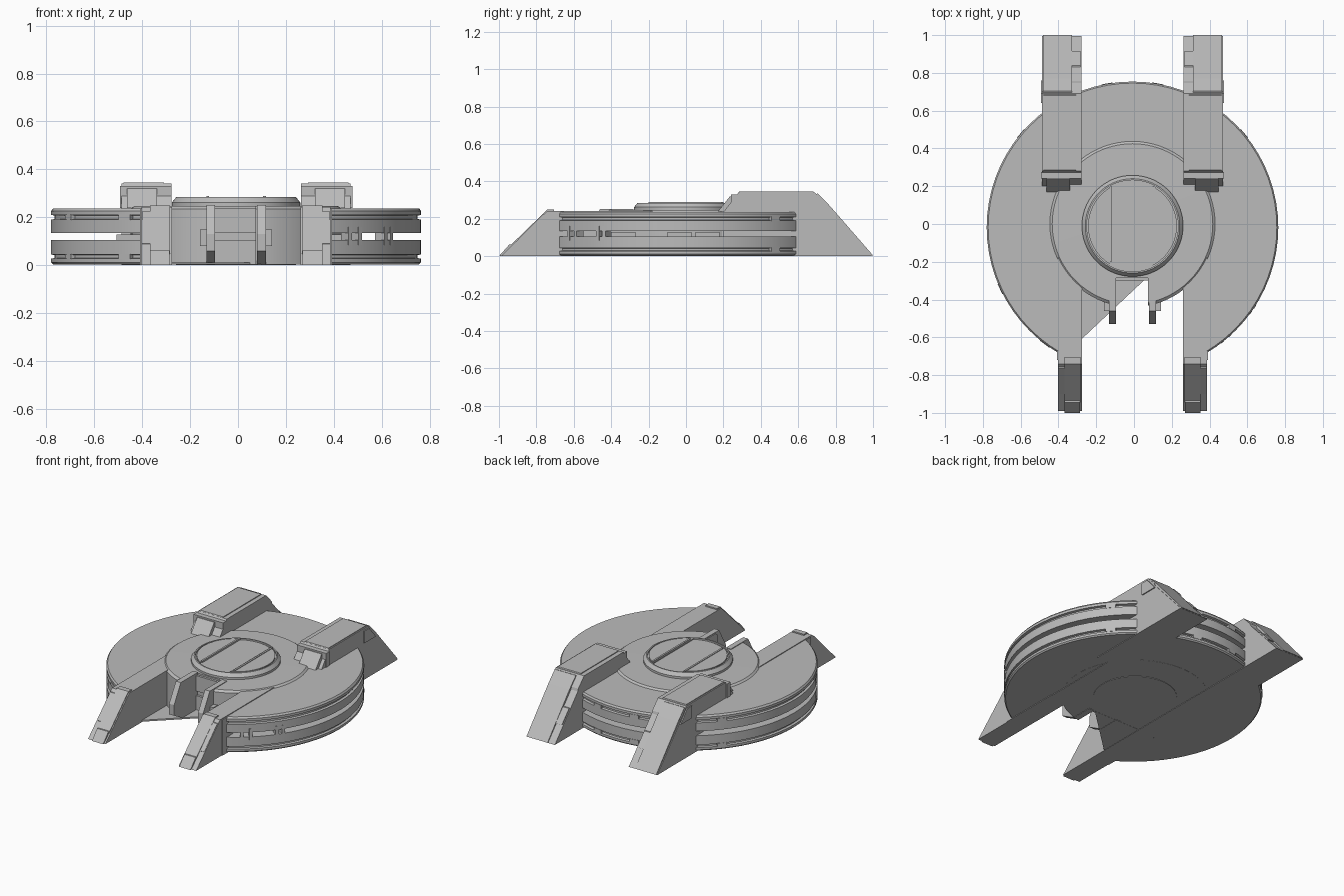
import bpy, bmesh, math
from mathutils import Matrix

cube = bpy.data.objects.get("Cube")
if cube:
    bpy.data.objects.remove(cube, do_unlink=True)

CX, CY = -0.008, -0.018      # hull axis

hull_grey = bpy.data.materials.new("hull_grey")
hull_grey.use_nodes = True
hull_grey.diffuse_color = (0.5, 0.5, 0.5, 1)
hull_grey.node_tree.nodes["Principled BSDF"].inputs["Base Color"].default_value = (0.5, 0.5, 0.5, 1)


def make(name, bm, loc=(CX, 0, 0), mirror=False):
    bmesh.ops.recalc_face_normals(bm, faces=bm.faces)
    me = bpy.data.meshes.new(name)
    bm.to_mesh(me)
    bm.free()
    me.materials.append(hull_grey)
    ob = bpy.data.objects.new(name, me)
    ob.location = loc
    bpy.context.collection.objects.link(ob)
    if mirror:
        ob.modifiers.new("Mirror", 'MIRROR')
    return ob


def lathe(name, profile, y=CY, segs=72):
    """Spin an (r, z) profile round the vertical axis."""
    bm = bmesh.new()
    vs = [bm.verts.new((r, 0, z)) for r, z in profile]
    es = [bm.edges.new(p) for p in zip(vs, vs[1:])]
    bmesh.ops.spin(bm, geom=vs + es, cent=(0, 0, 0), axis=(0, 0, 1),
                   angle=math.tau, steps=segs)
    bmesh.ops.remove_doubles(bm, verts=bm.verts, dist=1e-5)
    return make(name, bm, (CX, y, 0))


def prism(name, profile, x0, x1, mirror=True):
    """Extrude a (y, z) side profile from x0 to x1."""
    bm = bmesh.new()
    f = bm.faces.new([bm.verts.new((x0, y, z)) for y, z in profile])
    ext = bmesh.ops.extrude_face_region(bm, geom=[f])["geom"]
    moved = [v for v in ext if isinstance(v, bmesh.types.BMVert)]
    bmesh.ops.translate(bm, verts=moved, vec=(x1 - x0, 0, 0))
    return make(name, bm, mirror=mirror)


def plate(name, outline, z0, z1):
    """Extrude an (x, y) outline upwards."""
    bm = bmesh.new()
    f = bm.faces.new([bm.verts.new((x, y, z0)) for x, y in outline])
    ext = bmesh.ops.extrude_face_region(bm, geom=[f])["geom"]
    moved = [v for v in ext if isinstance(v, bmesh.types.BMVert)]
    bmesh.ops.translate(bm, verts=moved, vec=(0, 0, z1 - z0))
    return make(name, bm)


def box(name, x0, x1, y0, y1, z0, z1, mirror=True):
    return prism(name, [(y0, z0), (y1, z0), (y1, z1), (y0, z1)], x0, x1, mirror)


def cut(ob, *bounds):
    """Cut a box out of an object."""
    cutter = box("cutter", *bounds, mirror=False)
    cutter.hide_render = True
    mod = ob.modifiers.new("Cut", 'BOOLEAN')
    mod.operation, mod.solver, mod.object = 'DIFFERENCE', 'EXACT', cutter
    dg = bpy.context.evaluated_depsgraph_get()
    me = bpy.data.meshes.new_from_object(ob.evaluated_get(dg))
    ob.modifiers.clear()
    ob.data = me
    bpy.data.objects.remove(cutter, do_unlink=True)


def smooth(ob):
    bpy.ops.object.select_all(action='DESELECT')
    ob.select_set(True)
    bpy.context.view_layer.objects.active = ob
    bpy.ops.object.shade_smooth_by_angle(angle=math.radians(30))


# Saucer: two grooved slabs with an open gap, notched at the front
upper = lathe("upper_hull", [(0, .135), (.772, .135), (.772, .19), (.757, .193),
                             (.757, .207), (.772, .21), (.772, .226), (.764, .237), (0, .237)])
lower = lathe("lower_hull", [(0, .004), (.764, .004), (.772, .012), (.772, .027),
                             (.757, .03), (.757, .042), (.772, .045), (.772, .105), (0, .105)])
for slab in (upper, lower):
    cut(slab, -.268, .268, -1.2, -.3, -.1, .4)

# Inner drum, with a slot between the prongs
drum = lathe("inner_drum", [(0, .003), (.44, .003), (.44, .235), (.425, .247), (0, .25)], 0)
cut(drum, -.088, .082, -.7, -.285, -.1, .4)

# Turret: bevelled ring with an inset lid
turret = lathe("turret_ring", [(0, .24), (.268, .24), (.268, .262), (.25, .284),
                               (.242, .284), (.242, .274), (0, .274)], -.01)
lid = lathe("turret_lid", [(0, .262), (.235, .262), (.235, .285), (0, .285)], -.01)
cut(lid, -.12, .105, -.6, .6, .278, .4)
for ob in (upper, lower, drum, turret, lid):
    smooth(ob)
box("lid_rib", .112, .124, -.2, .2, .27, .289)

# Belly plates
smooth(lathe("belly_disc", [(0, 0), (.25, 0), (.25, .01), (0, .01)], 0))
plate("belly_wedge", [(-.27, -.61), (.075, -.285), (-.27, -.285)], .002, .012)

# Front mandibles with stepped, sloping noses
prism("front_mandible", [(-.99, 0), (.25, 0), (.25, .242), (-.74, .242)], .268, .395)
prism("nose_panel", [(-.945, .052), (-.74, .25), (-.705, .25), (-.705, .2), (-.93, .03)], .275, .36)
prism("nose_rib", [(-.9, .09), (-.765, .225), (-.74, .225), (-.88, .05)], .355, .392)
prism("nose_foot", [(-1.0, 0), (-.9, 0), (-.9, .062), (-.945, .062)], .278, .36)
box("mandible_skirt", .39, .4, -.72, -.3, 0, .236)

# Rear engine pylons
prism("rear_pylon", [(.22, 0), (.995, 0), (.755, .262), (.75, .278), (.69, .34),
                     (.28, .34), (.2, .236), (.2, .1)], .27, .478)
prism("pylon_brow", [(.25, .3), (.285, .345), (.68, .345), (.72, .3)], .3, .47)
prism("pylon_tail_panel", [(.705, .335), (.77, .268), (1.0, .004), (.96, 0), (.66, .32)], .32, .474)
prism("pylon_tail_rib", [(.84, .18), (.915, .1), (.88, .1), (.8, .18)], .275, .33)
prism("pylon_side_plate", [(.64, .245), (.76, .245), (.69, .325), (.64, .325)], .472, .485)
prism("pylon_vent", [(.17, .238), (.24, .238), (.265, .32), (.235, .32)], .33, .455)
box("pylon_collar", .27, .485, .24, .275, .238, .33)

# Prongs beside the front slot
prism("prong", [(-.28, 0), (-.42, 0), (-.53, .06), (-.53, .13), (-.46, .252),
                (-.28, .252)], .088, .124)
box("prong_brace", .12, .15, -.46, -.4, .08, .15)


# Small fittings spread round the rim, by angle in degrees
def rim_block(name, angle, width, depth, z0, z1):
    bm = bmesh.new()
    bmesh.ops.create_cube(bm, size=1)
    bmesh.ops.scale(bm, verts=bm.verts, vec=(depth, width, z1 - z0))
    bmesh.ops.translate(bm, verts=bm.verts, vec=(.774 - depth / 2, 0, (z0 + z1) / 2))
    bmesh.ops.rotate(bm, verts=bm.verts, cent=(0, 0, 0),
                     matrix=Matrix.Rotation(math.radians(angle), 3, 'Z'))
    make(name, bm, (CX, CY, 0))


for a in (-52, -48, -36, -33):
    rim_block("rim_clamp", a, .02, .05, .085, .16)
for a in (-127, 40, 80, 100, 140, 205):
    rim_block("rim_filler_upper", a, .06, .03, .188, .212)
    rim_block("rim_filler_lower", a, .06, .03, .025, .047)
for side in (-1, 1):
    for y in (-.3, .0, .15):
        plate("gap_rail", [(side * .39, y - .1), (side * .5, y - .1),
                           (side * .5, y + .03), (side * .39, y + .03)], .1, .128)
